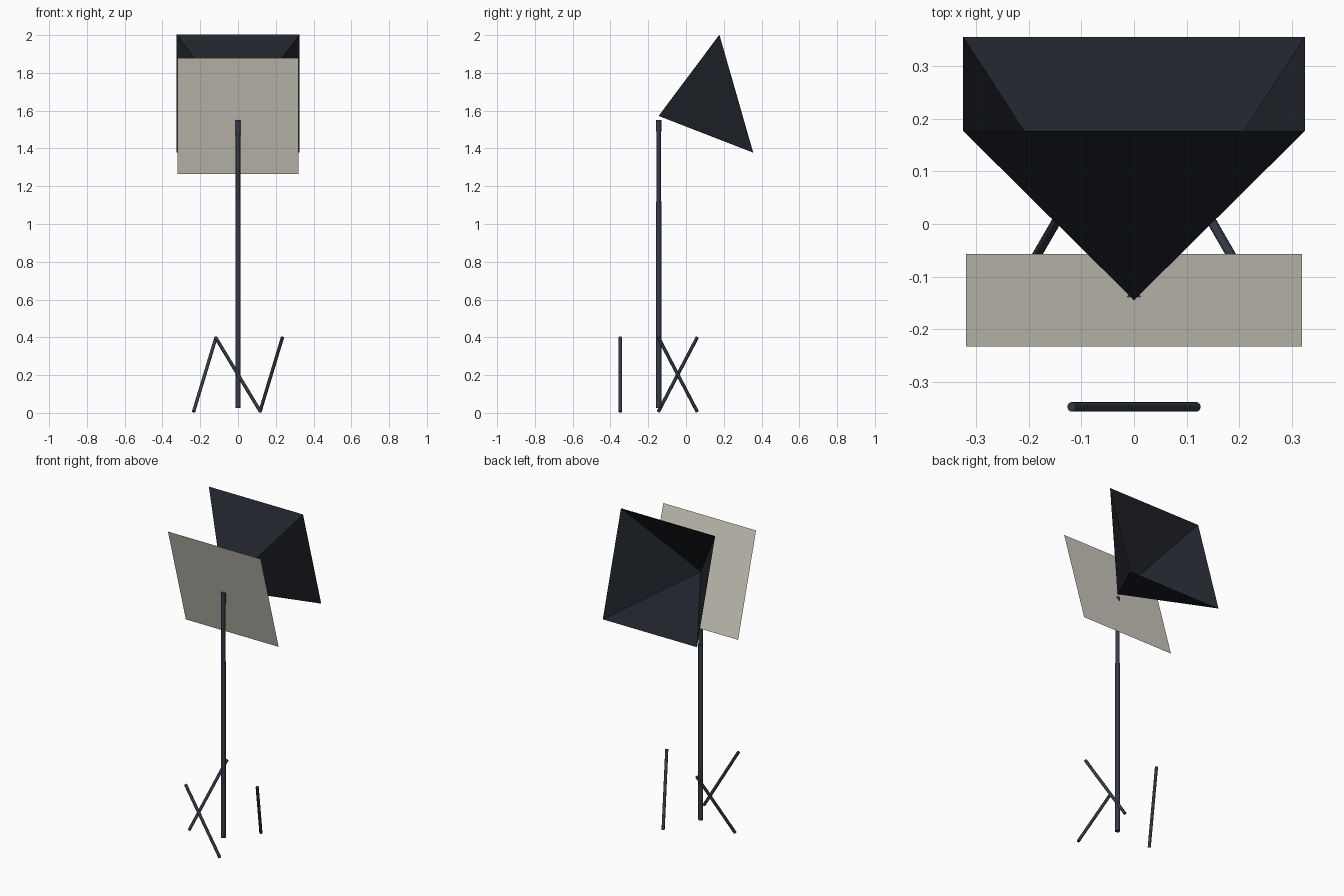
import bpy, bmesh
from math import radians, cos, sin
from mathutils import Vector, Matrix

if "Cube" in bpy.data.objects:
    bpy.data.objects.remove(bpy.data.objects["Cube"])

POLE_Y = -0.145
HEAD = Vector((0, POLE_Y, 1.572))
TILT = Matrix.Rotation(radians(16), 3, 'X')


def material(name, colour):
    m = bpy.data.materials.new(name)
    m.diffuse_color = (*colour, 1)
    m.use_nodes = True
    m.node_tree.nodes["Principled BSDF"].inputs["Base Color"].default_value = m.diffuse_color
    return m


metal = material("dark_metal", (0.035, 0.042, 0.06))
fabric = material("black_fabric", (0.015, 0.018, 0.025))
cloth = material("diffuser_cloth", (0.62, 0.59, 0.52))


def rod(name, a, b, r):
    a, b = Vector(a), Vector(b)
    d = b - a
    bpy.ops.mesh.primitive_cylinder_add(vertices=16, radius=r, depth=d.length,
                                        location=(a + b) / 2,
                                        rotation=d.to_track_quat('Z', 'Y').to_euler())
    o = bpy.context.object
    o.name = name
    o.data.materials.append(metal)
    bpy.ops.object.shade_smooth_by_angle()
    return o


def sheet(name, verts, faces, mat):
    # thin surface given in the tilted frame of the lamp head
    me = bpy.data.meshes.new(name)
    me.from_pydata([HEAD + TILT @ Vector(v) for v in verts], [], faces)
    me.materials.append(mat)
    o = bpy.data.objects.new(name, me)
    bpy.context.collection.objects.link(o)
    return o


def square(h, y):
    return [(-h, y, -h), (h, y, -h), (h, y, h), (-h, y, h)]


# Telescopic pole
rod("lower_pole", (0, POLE_Y, 0.025), (0, POLE_Y, 1.12), 0.0145)
rod("upper_pole", (0, POLE_Y, 1.12), (0, POLE_Y, 1.49), 0.012)
rod("pole_head", (0, POLE_Y, 1.49), (0, POLE_Y, 1.55), 0.0145)

# Three slanted legs, spaced around the pole
for i in range(3):
    a = radians(-90 + 120 * i)
    centre = Vector((0.203 * cos(a), POLE_Y + 0.203 * sin(a), 0.203))
    half = Vector((-sin(a) * 0.119, cos(a) * 0.119, -0.197))
    rod(f"leg_{i + 1}", centre + half, centre - half, 0.009)

# Open pyramid hood, apex at the pole
sheet("softbox_hood", [(0, 0, 0)] + square(0.325, 0.428),
      [(0, i + 1, (i + 1) % 4 + 1) for i in range(4)], fabric)

# Flat diffuser panel
sheet("diffuser_panel", square(0.32, 0), [(0, 1, 2, 3)], cloth)
